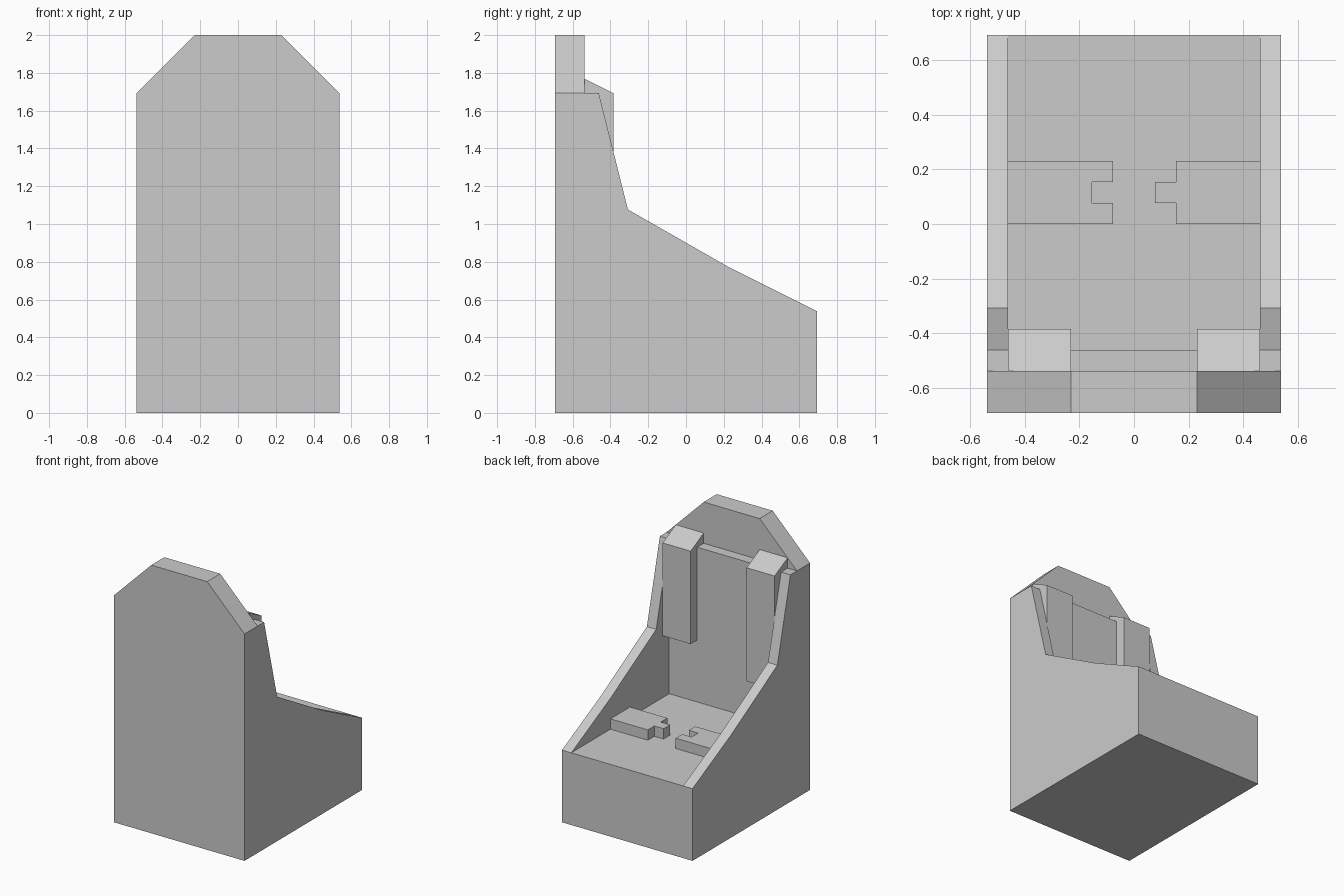
import bpy
import bmesh
from mathutils import Vector

cube = bpy.data.objects.get("Cube")
if cube:
    bpy.data.objects.remove(cube)

U = 1 / 13  # module the whole seat is laid out on

grey = bpy.data.materials.new("light grey")
grey.use_nodes = True
colour = (0.6, 0.6, 0.6, 1)
grey.diffuse_color = colour
grey.node_tree.nodes["Principled BSDF"].inputs["Base Color"].default_value = colour


def prism(name, profile, axis, start, end):
    """Extrude a closed profile along an axis; the profile uses the other two axes in order."""
    bm = bmesh.new()
    verts = []
    for a, b in profile:
        co = [a, b]
        co.insert(axis, start)
        verts.append(bm.verts.new(Vector(co) * U))
    face = bm.faces.new(verts)
    new = bmesh.ops.extrude_face_region(bm, geom=[face])["geom"]
    shift = Vector((0, 0, 0))
    shift[axis] = (end - start) * U
    bmesh.ops.translate(bm, vec=shift,
                        verts=[v for v in new if isinstance(v, bmesh.types.BMVert)])
    bmesh.ops.recalc_face_normals(bm, faces=bm.faces)
    mesh = bpy.data.meshes.new(name)
    bm.to_mesh(mesh)
    bm.free()
    mesh.materials.append(grey)
    obj = bpy.data.objects.new(name, mesh)
    bpy.context.scene.collection.objects.link(obj)
    return obj


def rect(a0, a1, b0, b1):
    return [(a0, b0), (a1, b0), (a1, b1), (a0, b1)]


X, Y, Z = 0, 1, 2

# Back shell with clipped upper corners
prism("back_shell", [(-7, 0), (7, 0), (7, 22), (3, 26), (-3, 26), (-7, 22)], Y, -9, -7)

# Back pad and seat block between the side walls
prism("back_pad", rect(-6, 6, 0, 22), Y, -7, -6)
prism("seat_base", rect(-6, 6, 0, 7), Y, -6, 9)

# Side walls sweeping down to the open edge
wall = [(-7, 0), (9, 0), (9, 7), (3, 10), (-4, 14), (-6, 22), (-7, 22)]
prism("left_side_wall", wall, X, 6, 7)
prism("right_side_wall", wall, X, -7, -6)

# Shoulder straps with sloping tops, one longer than the other
for name, x, bottom in (("left_strap", 3, 13), ("right_strap", -6, 11)):
    prism(name, [(-7, bottom), (-5, bottom), (-5, 22), (-7, 23)], X, x, x + 3)

# Buckle halves on the seat: a tongue and its socket
prism("buckle_tongue", [(6, 0), (2, 0), (2, 1), (1, 1), (1, 2), (2, 2), (2, 3), (6, 3)], Z, 7, 8)
prism("buckle_socket", [(-6, 0), (-1, 0), (-1, 1), (-2, 1), (-2, 2), (-1, 2), (-1, 3), (-6, 3)], Z, 7, 8)
